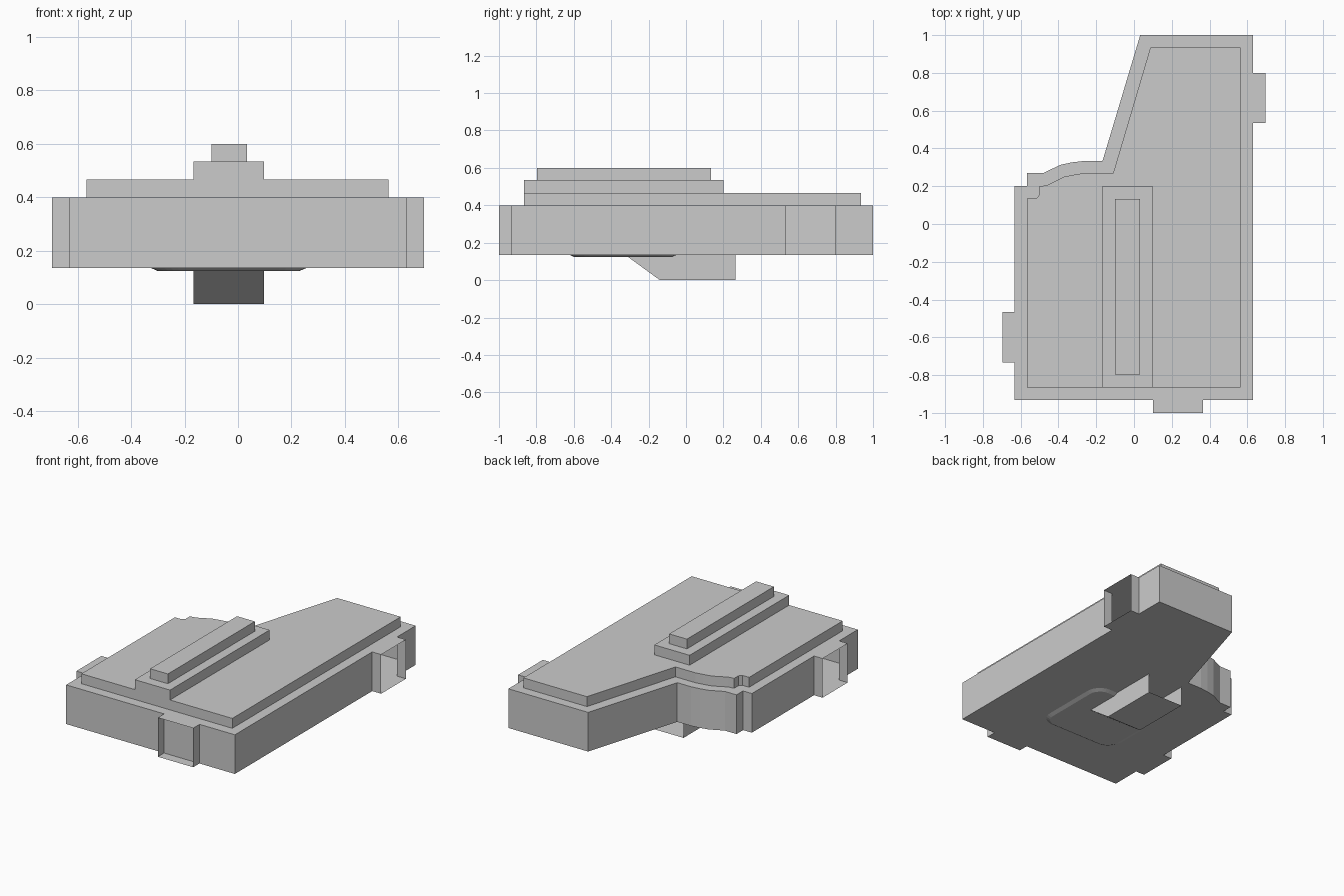
import bpy, bmesh, math

if "Cube" in bpy.data.objects:
    bpy.data.objects.remove(bpy.data.objects["Cube"])

grey = bpy.data.materials.new("light_grey")
grey.diffuse_color = (0.6, 0.6, 0.6, 1)
grey.use_nodes = True
grey.node_tree.nodes["Principled BSDF"].inputs["Base Color"].default_value = grey.diffuse_color


def finish(name, bm, fix=True):
    if fix:
        bmesh.ops.recalc_face_normals(bm, faces=bm.faces)
    me = bpy.data.meshes.new(name)
    bm.to_mesh(me)
    bm.free()
    me.materials.append(grey)
    ob = bpy.data.objects.new(name, me)
    bpy.context.collection.objects.link(ob)
    return ob


def prism(name, lower, upper, z0, z1, is_open=None):
    """Closed outline lofted from z0 to z1; sides matching is_open are removed."""
    bm = bmesh.new()
    a = [bm.verts.new((x, y, z0)) for x, y in lower]
    b = [bm.verts.new((x, y, z1)) for x, y in upper]
    n = len(a)
    bm.faces.new(a[::-1])
    bm.faces.new(b)
    for i in range(n):
        j = (i + 1) % n
        bm.faces.new((a[i], a[j], b[j], b[i]))
    bmesh.ops.recalc_face_normals(bm, faces=bm.faces)
    if is_open:
        gone = [f for f in bm.faces if is_open(f.calc_center_median())]
        bmesh.ops.delete(bm, geom=gone, context='FACES_ONLY')
    return finish(name, bm, fix=False)


def rect(x0, x1, y0, y1):
    return [(x0, y0), (x1, y0), (x1, y1), (x0, y1)]


def round_rect(x0, x1, y0, y1, r, steps=6):
    pts = []
    for k, (cx, cy) in enumerate(rect(x0 + r, x1 - r, y0 + r, y1 - r)):
        for s in range(steps + 1):
            t = math.pi + (k + s / steps) * math.pi / 2
            pts.append((cx + r * math.cos(t), cy + r * math.sin(t)))
    return pts


# Main body, with three open-ended tabs around its edge
body = [(-0.633, -0.933), (0.10, -0.933), (0.10, -1.0), (0.365, -1.0), (0.365, -0.933),
        (0.63, -0.933), (0.63, 0.535), (0.697, 0.535), (0.697, 0.80), (0.63, 0.80),
        (0.63, 1.0), (0.033, 1.0), (-0.167, 0.333), (-0.27, 0.333), (-0.33, 0.326),
        (-0.39, 0.313), (-0.48, 0.27), (-0.567, 0.27), (-0.567, 0.2), (-0.633, 0.2),
        (-0.633, -0.465), (-0.697, -0.465), (-0.697, -0.733), (-0.633, -0.733)]
prism("body", body, body, 0.135, 0.40, lambda c: abs(c.x) > 0.69 or c.y < -0.99)

# Wall closing the body behind the front tab
bm = bmesh.new()
bm.faces.new([bm.verts.new((x, -0.933, z)) for x, z in rect(0.10, 0.365, 0.135, 0.40)])
finish("front_tab_wall", bm, fix=False)

# Inset top plate
plate = [(-0.567, -0.865), (0.563, -0.865), (0.563, 0.935), (0.087, 0.935),
         (-0.11, 0.27), (-0.26, 0.27), (-0.31, 0.262), (-0.37, 0.25), (-0.46, 0.205),
         (-0.50, 0.2), (-0.50, 0.155), (-0.517, 0.135), (-0.567, 0.135)]
prism("top_plate", plate, plate, 0.40, 0.467)

# Stepped rail on top
for name, r, z0 in (("lower_rail", rect(-0.167, 0.097, -0.865, 0.20), 0.467),
                    ("upper_rail", rect(-0.10, 0.033, -0.797, 0.133), 0.533)):
    prism(name, r, r, z0, z0 + 0.067)

# Thin bevelled pad on the underside
prism("underside_pad", round_rect(-0.30, 0.23, -0.60, -0.075, 0.08),
      round_rect(-0.325, 0.255, -0.62, -0.05, 0.10), 0.124, 0.135)

# Wedge-shaped scoop below, open at the back
bm = bmesh.new()
side = [(-0.325, 0.135), (-0.14, 0.0), (0.265, 0.0), (0.265, 0.135)]
l, r = ([bm.verts.new((x, y, z)) for y, z in side] for x in (-0.167, 0.097))
bm.faces.new(l[::-1])
bm.faces.new(r)
for i in (0, 1):
    bm.faces.new((l[i], l[i + 1], r[i + 1], r[i]))
finish("underside_scoop", bm)
